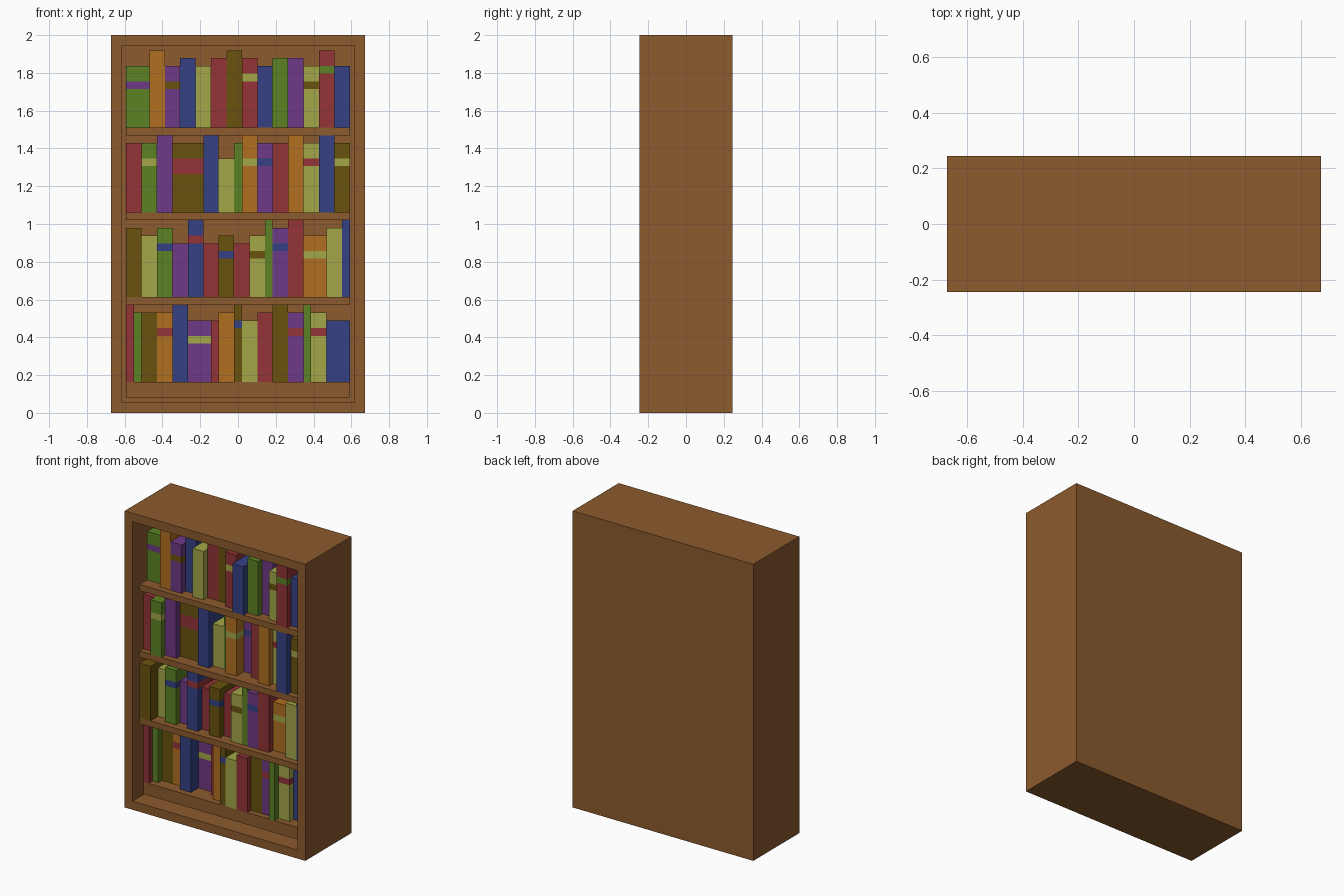
import bpy, bmesh
from mathutils import Matrix, Vector

if "Cube" in bpy.data.objects:
    bpy.data.objects.remove(bpy.data.objects["Cube"])

U = 2 / 49                      # grid unit: case is 33 x 12 x 49 units
LEFT, FRONT, BACK = -14.5, -6, 4  # inner left wall, case front, inner back (units)


def srgb(*c):
    f = lambda v: v / 12.92 if v <= 0.04045 else ((v + 0.055) / 1.055) ** 2.4
    return [f(v / 255) for v in c] + [1]


def material(name, *c):
    m = bpy.data.materials.new(name)
    m.diffuse_color = srgb(*c)
    m.use_nodes = True
    m.node_tree.nodes["Principled BSDF"].inputs["Base Color"].default_value = m.diffuse_color
    return m


WOOD = material("wood_brown", 140, 91, 46)
COLOURS = {
    "green": material("book_green", 92, 130, 36),
    "orange": material("book_orange", 176, 111, 32),
    "purple": material("book_purple", 110, 58, 134),
    "blue": material("book_blue", 53, 65, 132),
    "yellow": material("book_yellow", 163, 166, 72),
    "red": material("book_red", 147, 51, 55),
    "olive": material("book_olive", 106, 82, 14),
}


def box_bmesh(lo, hi):
    """Box between two corners given in grid units."""
    lo, hi = Vector(lo) * U, Vector(hi) * U
    bm = bmesh.new()
    bmesh.ops.create_cube(bm, size=1, matrix=Matrix.Translation((lo + hi) / 2)
                          @ Matrix.Diagonal((*(hi - lo), 1)))
    return bm


def finish(name, bm, *mats):
    me = bpy.data.meshes.new(name)
    bm.to_mesh(me)
    bm.free()
    for m in mats:
        me.materials.append(m)
    ob = bpy.data.objects.new(name, me)
    bpy.context.collection.objects.link(ob)
    return ob


# Case: block with the front face inset and pushed in
bm = box_bmesh((-16.5, FRONT, 0), (16.5, 6, 49))
front = min(bm.faces, key=lambda f: f.calc_center_median().y)
bmesh.ops.inset_region(bm, faces=[front], thickness=2 * U)
new = bmesh.ops.extrude_face_region(bm, geom=[front])["geom"]
bmesh.ops.translate(bm, vec=(0, (BACK - FRONT) * U, 0),
                    verts=[v for v in new if isinstance(v, bmesh.types.BMVert)])
if front.is_valid:
    bmesh.ops.delete(bm, geom=[front], context='FACES_ONLY')
bmesh.ops.recalc_face_normals(bm, faces=bm.faces)
finish("bookcase_frame", bm, WOOD)

# Shelves and the recessed base step
for name, z, thick, setback in (("base_step", 2, 2, 2), ("lower_shelf", 14, 1, 1),
                                ("middle_shelf", 25, 1, 1), ("upper_shelf", 36, 1, 1)):
    finish(name, box_bmesh((LEFT, FRONT + setback, z), (-LEFT, BACK, z + thick)), WOOD)


def fill_row(row, base, books):
    """Books left to right: colour, width, height, setback, (band colour, low, high)."""
    x = LEFT
    for i, (colour, w, h, d, *band) in enumerate(books, 1):
        bm = box_bmesh((x, FRONT + d, base), (x + w, BACK, base + h))
        mats = [COLOURS[colour]]
        if band:
            mats.append(COLOURS[band[0]])
            lo, hi = [(base + b) * U for b in band[1:]]
            for z in (lo, hi):
                bmesh.ops.bisect_plane(bm, geom=bm.verts[:] + bm.edges[:] + bm.faces[:],
                                       plane_co=(0, 0, z), plane_no=(0, 0, 1))
            for f in bm.faces:
                f.material_index = int(lo < f.calc_center_median().z < hi)
        finish(f"{row}_row_book_{i}", bm, *mats)
        x += w


# Books
fill_row("top", 37, [
    ("green", 3, 8, 3, "purple", 5, 6), ("orange", 2, 10, 2),
    ("purple", 2, 8, 2, "olive", 5, 6), ("blue", 2, 9, 3), ("yellow", 2, 8, 2),
    ("red", 2, 9, 3), ("olive", 2, 10, 3), ("red", 2, 9, 2, "yellow", 6, 7),
    ("blue", 2, 8, 1), ("green", 2, 9, 2), ("purple", 2, 9, 3),
    ("yellow", 2, 8, 2, "olive", 5, 6), ("red", 2, 10, 1, "green", 7, 8),
    ("blue", 2, 8, 2)])
fill_row("upper", 26, [
    ("red", 2, 9, 2), ("green", 2, 9, 1, "yellow", 6, 7), ("purple", 2, 10, 2),
    ("olive", 4, 9, 3, "red", 5, 7), ("blue", 2, 10, 2), ("yellow", 2, 7, 3),
    ("green", 1, 9, 3), ("orange", 2, 10, 2, "yellow", 6, 7),
    ("purple", 2, 9, 4, "blue", 6, 7), ("red", 2, 9, 3), ("orange", 2, 10, 2),
    ("yellow", 2, 9, 3, "red", 6, 7), ("blue", 2, 10, 1),
    ("olive", 2, 9, 2, "yellow", 6, 7)])
fill_row("lower", 15, [
    ("olive", 2, 9, 1), ("yellow", 2, 8, 3), ("green", 2, 9, 2, "blue", 6, 7),
    ("purple", 2, 7, 3), ("blue", 2, 10, 2, "red", 7, 8), ("red", 2, 7, 3),
    ("olive", 2, 8, 2, "blue", 5, 6), ("red", 2, 7, 3),
    ("yellow", 2, 8, 2, "olive", 5, 6), ("green", 1, 10, 2),
    ("purple", 2, 9, 2, "blue", 6, 7), ("red", 2, 10, 2),
    ("orange", 3, 8, 3, "yellow", 5, 6), ("yellow", 2, 9, 2), ("blue", 1, 10, 2)])
fill_row("bottom", 4, [
    ("red", 1, 10, 2), ("green", 1, 9, 3), ("olive", 2, 9, 4),
    ("orange", 2, 9, 4, "red", 6, 7), ("blue", 2, 10, 3),
    ("purple", 3, 8, 5, "yellow", 5, 6), ("red", 1, 8, 4), ("orange", 2, 9, 3),
    ("olive", 1, 10, 2, "blue", 7, 8), ("yellow", 2, 8, 2), ("red", 2, 9, 2),
    ("olive", 2, 10, 3), ("purple", 2, 9, 3, "red", 6, 7), ("green", 1, 10, 2),
    ("yellow", 2, 9, 3, "red", 6, 7), ("blue", 3, 8, 4)])
